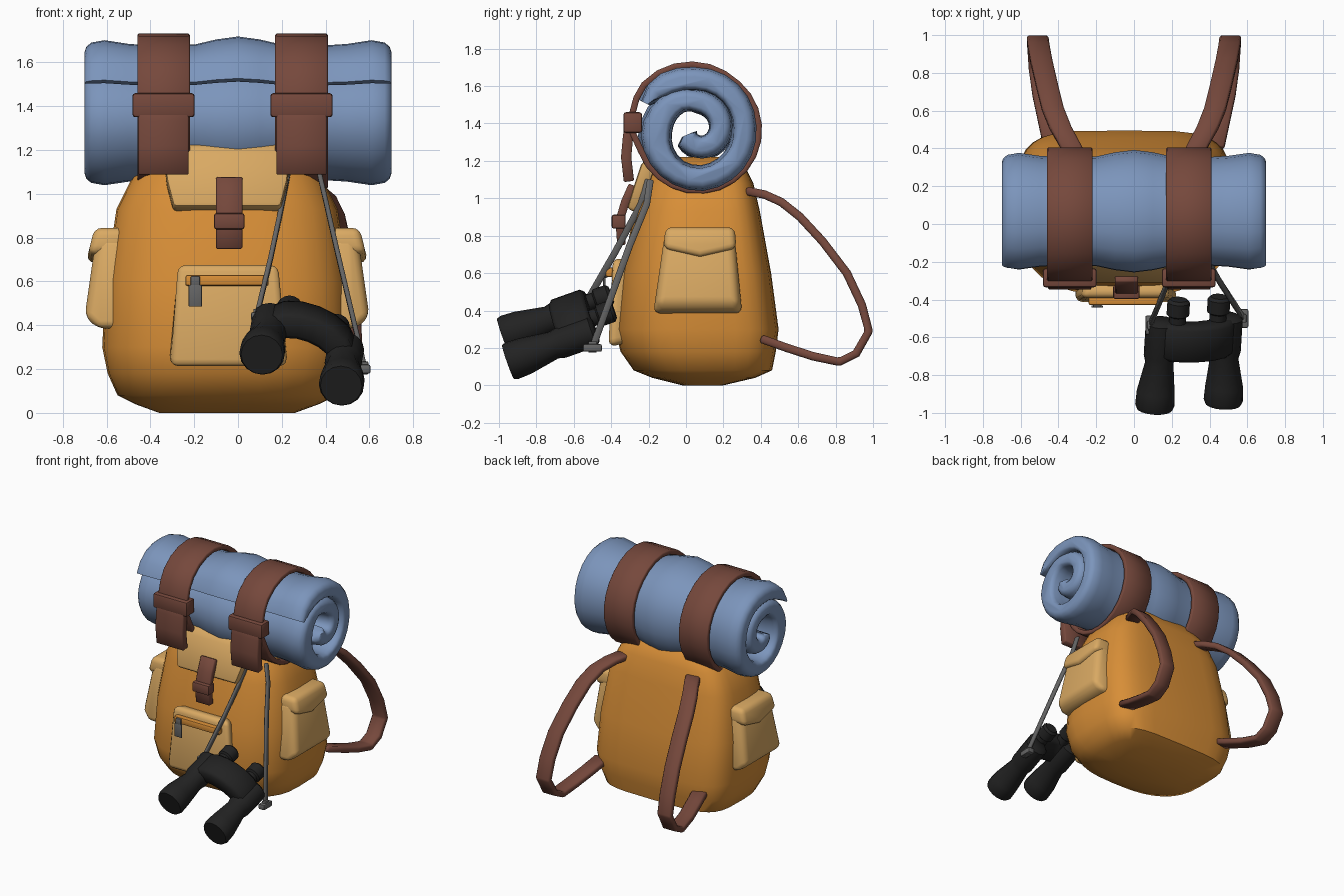
import bpy, bmesh, math
from mathutils import Vector as V

if "Cube" in bpy.data.objects:
    bpy.data.objects.remove(bpy.data.objects["Cube"])


def material(name, col):
    m = bpy.data.materials.new(name)
    m.diffuse_color = (*col, 1)
    m.use_nodes = True
    m.node_tree.nodes["Principled BSDF"].inputs["Base Color"].default_value = m.diffuse_color
    return m


ORANGE = material("orange canvas", (0.68, 0.27, 0.038))
TAN = material("tan canvas", (0.70, 0.40, 0.125))
BLUE = material("blue blanket", (0.20, 0.30, 0.50))
BROWN = material("brown leather", (0.18, 0.065, 0.045))
BLACK = material("black rubber", (0.016, 0.016, 0.016))
GREY = material("grey metal", (0.13, 0.13, 0.13))
CX = -0.05  # centre line of the bag


def loft(name, mat, rings, bevel=0, closed=False, segs=2, smooth=40):
    """Skin equal-length point rings into a capped (or closed) solid."""
    bm = bmesh.new()
    rows = [[bm.verts.new(p) for p in r] for r in rings]
    n = len(rows[0])
    pairs = list(zip(rows, rows[1:])) + ([(rows[-1], rows[0])] if closed else [])
    for a, b in pairs:
        for i in range(n):
            j = (i + 1) % n
            bm.faces.new((a[i], a[j], b[j], b[i]))
    if not closed:
        bm.faces.new(rows[0][::-1])
        bm.faces.new(rows[-1])
    bmesh.ops.recalc_face_normals(bm, faces=bm.faces)
    if bevel:
        edges = [e for e in bm.edges if e.calc_face_angle(0) > math.radians(35)]
        bmesh.ops.bevel(bm, geom=edges, offset=bevel, segments=segs, profile=0.5,
                        affect='EDGES', clamp_overlap=True)
    me = bpy.data.meshes.new(name)
    bm.to_mesh(me)
    bm.free()
    me.materials.append(mat)
    ob = bpy.data.objects.new(name, me)
    bpy.context.collection.objects.link(ob)
    bpy.ops.object.select_all(action='DESELECT')
    ob.select_set(True)
    bpy.context.view_layer.objects.active = ob
    bpy.ops.object.shade_smooth_by_angle(angle=math.radians(smooth))
    return ob


def sweep(name, mat, pts, width, thick, side=V((1, 0, 0)), closed=False, bevel=0.006):
    """Flat band along a path; its width runs along 'side'."""
    pts = [V(p) for p in pts]
    n, rings = len(pts), []
    for i, p in enumerate(pts):
        a = pts[(i - 1) % n] if closed or i else p
        b = pts[(i + 1) % n] if closed or i < n - 1 else p
        nor = (b - a).cross(side).normalized() * thick / 2
        s = side * width / 2
        rings.append([p + s + nor, p - s + nor, p - s - nor, p + s - nor])
    return loft(name, mat, rings, bevel, closed, 1, 50)


def box(name, mat, c, s, bevel=0.01):
    x, y, z = (v / 2 for v in s)
    return loft(name, mat, [[V(c) + V((i * x, j * y, k * z)) for i, j in
                ((-1, -1), (1, -1), (1, 1), (-1, 1))] for k in (-1, 1)], bevel)


# Bag body: stacked rounded sections, squarer at the back
def section(z, hx, y0, y1):
    pts, cy, hy = [], (y0 + y1) / 2, (y1 - y0) / 2
    for i in range(32):
        t = 2 * math.pi * i / 32
        c, s = math.cos(t), math.sin(t)
        e = 2 / (4.4 if s > 0 else 2.7)
        pts.append((CX + hx * math.copysign(abs(c) ** e, c),
                    cy + hy * math.copysign(abs(s) ** e, s), z))
    return pts


loft("bag_body", ORANGE, [section(*r) for r in (
    (0, .31, -.02, .2), (.04, .42, -.18, .37), (.08, .5, -.28, .46), (.18, .545, -.35, .48),
    (.3, .57, -.38, .495), (.6, .555, -.345, .455), (.93, .505, -.275, .395),
    (1.08, .43, -.225, .36), (1.18, .32, -.15, .31), (1.22, .2, -.06, .24))], smooth=50)

# Front pocket with zip and puller
loft("front_pocket", TAN, [
    [(CX - .2, -.28, .66), (CX + .2, -.28, .66), (CX + .26, -.3, .23), (CX - .26, -.3, .23)],
    [(CX - .235, -.39, .685), (CX + .245, -.39, .685), (CX + .285, -.415, .205), (CX - .265, -.415, .205)]],
    0.04, segs=3)
box("zip", ORANGE, (-.05, -.405, .605), (.38, .05, .05), .01)
box("zip_puller", GREY, (-.195, -.437, .535), (.06, .012, .1), .003)
box("zip_slider", GREY, (-.195, -.43, .6), (.045, .025, .05), .008)

# Top flap over the bag opening
loft("top_flap", TAN, [
    [(CX - w, y, z), (CX + w, y, z), (CX + w, y + .07, z - .03), (CX - w, y + .07, z - .03)]
    for w, y, z in ((.27, -.08, 1.225), (.29, -.2, 1.225), (.29, -.24, 1.18),
                    (.275, -.28, 1.06), (.245, -.315, .945))], 0.02)

# Flap strap and buckle
sweep("flap_strap", BROWN, [(-.04, -.285, 1.07), (-.04, -.325, .98), (-.04, -.355, .88), (-.04, -.345, .75)],
      .12, .045)
box("flap_buckle", BROWN, (-.04, -.36, .875), (.14, .075, .075), .012)

# Side pockets with pointed flaps
for side, sx in (("right", 1), ("left", -1)):
    def at(x, pts):
        return [(CX + sx * (x + dx), y, z) for y, z, dx in pts]
    pouch = [(-.115, .8, -.04), (.26, .8, -.04), (.3, .385, 0), (-.175, .385, 0)]
    outer = [(-.1, .79, -.05), (.25, .79, -.05), (.275, .44, 0), (-.15, .44, 0)]
    loft(side + "_pocket", TAN, [at(.47, pouch), at(.59, pouch), at(.65, outer)], .035, segs=3)
    lid = [(-.11, .845, -.03), (.26, .845, -.03), (.27, .73, 0), (.075, .685, .005), (-.12, .73, 0)]
    loft(side + "_pocket_flap", TAN, [at(.46, lid), at(.635, lid)], .035, segs=3)

# Rolled blanket: spiral outline skinned along x
RY, RZ = .065, 1.365
RADII = [(0, .325), (60, .275), (150, .25), (240, .265), (330, .245), (390, .19), (420, .155),
         (510, .122), (600, .09), (670, .065)]


def radius(t):
    for (a, r), (b, q) in zip(RADII, RADII[1:]):
        if t <= b:
            return r + (q - r) * (t - a) / (b - a)
    return q


def spiral(x, k, th):
    out, inn = [], []
    for i in range(46):
        t = 670 * i / 45
        a, r = math.radians(153 - t), radius(t)
        h = th / 2 * {0: .25, 1: .8, 45: .4}.get(i, 1)
        fold = .035 * max(0, 1 - abs(t - 330) / 60)  # thicker first fold
        for lst, q in ((out, r + h), (inn, r - h - fold)):
            lst.append((x, RY + k * q * math.cos(a), RZ + k * q * math.sin(a)))
    return out + inn[::-1]


half = [(.70, .95, .05), (.692, .97, .085), (.67, .985, .112), (.61, 1, .124), (.5, .95, .124),
        (.4, .93, .124), (.2, .94, .124), (.1, 1.01, .124)]
loft("blanket_roll", BLUE, [spiral(-x, k, t) for x, k, t in half] + [spiral(0, 1.05, .124)] +
     [spiral(x, k, t) for x, k, t in half[::-1]], smooth=60)

# Blanket straps, tongues and buckles
for side, x in (("left", -.34), ("right", .29)):
    loop = [(x, -.29, 1.36), (x, -.285, 1.46), (x, -.265, 1.535)]
    for d in range(140, -166, -15):
        c, r = math.radians(d), .325 + .052 * max(0, min(1, (d - 55) / 80))
        loop.append((x, RY + r * math.cos(c), RZ + r * math.sin(c)))
    sweep(side + "_roll_strap", BROWN, loop, .24, .034, closed=True)
    sweep(side + "_strap_tongue", BROWN, [(x, -.295, 1.42), (x, -.31, 1.33), (x, -.32, 1.22), (x, -.305, 1.09)],
          .23, .055)
    box(side + "_strap_buckle", BROWN, (x, -.285, 1.405), (.285, .1, .11), .014)

# Shoulder straps
for side, s in (("right", 1), ("left", -1)):
    path = [(.29, .32, 1.04), (.34, .42, 1.02), (.39, .51, .98), (.43, .61, .9), (.46, .73, .77),
            (.49, .86, .6), (.505, .94, .43), (.51, .978, .29), (.505, .91, .17), (.5, .82, .125),
            (.48, .68, .155), (.45, .54, .2), (.42, .4, .25)]
    sweep(side + "_shoulder_strap", BROWN, [(s * x, y, z) for x, y, z in path], .115, .045, bevel=.01)

# Binoculars: local frame u (across), a (backwards), n (up)
O = V((.29, -.965, .195))
a = V((.06, .93, .33)).normalized()
u = V((.92, 0, -.385))
u = (u - a * u.dot(a)).normalized()
n = u.cross(a)


def P(i, j, k):
    return O + u * i + a * j + n * k


def lathe(name, cu, cn, prof):
    """Turned part; prof = (distance back, radius, shift across)."""
    loft(name, BLACK, [[P(cu + d + r * math.cos(t), j, cn + r * math.sin(t))
         for t in (math.tau * i / 16 for i in range(16))] for j, r, d in prof])


for side, s in (("left", -1), ("right", 1)):
    lathe(side + "_barrel", s * .195, 0, [
        (0, .08, 0), (0, .095, 0), (.02, .104, 0), (.1, .1, 0), (.26, .075, -s * .01),
        (.3, .085, -s * .01), (.48, .085, -s * .01), (.5, .06, -s * .01)])
    lathe(side + "_eyepiece", s * .115, .045, [
        (.44, .045, 0), (.53, .045, 0), (.54, .06, 0), (.61, .06, 0), (.625, .045, 0)])
sweep("binocular_bridge", BLACK, [P(.19 * math.sin(t), .395, -.06 + .15 * math.cos(t) ** .7)
      for t in (math.radians(d) for d in (-88, -65, -42, -20, 0, 20, 42, 65, 88))],
      .2, .125, side=a, bevel=.02)

# Neck cords and their lugs
CORDS = {"left": [(.23, -.2, 1.1), (.205, -.24, .97), (.15, -.38, .71), (.085, -.535, .44)],
         "right": [(.37, -.19, 1.1), (.4, -.21, .97), (.45, -.3, .75), (.58, -.5, .2)]}
for side, pts in CORDS.items():
    sweep(side + "_cord", GREY, pts, .022, .036, bevel=.005)
    x, y, z = pts[-1]
    box(side + "_cord_lug", GREY, (x, y, z), (.05, .1, .04), .008)
    box(side + "_cord_clip", GREY, (x, y, z + .005), (.03, .045, .06), .006)
